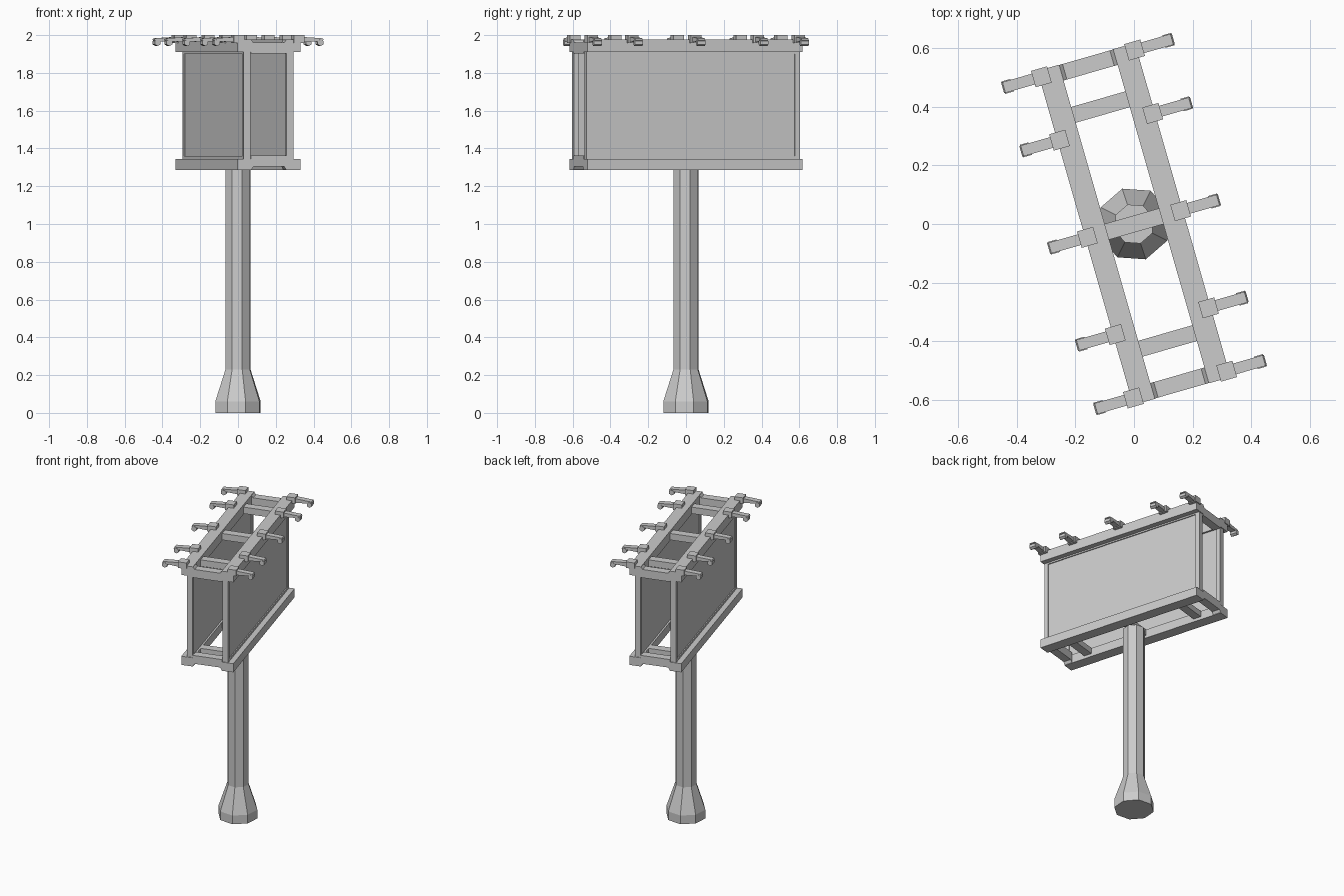
import bpy, bmesh, math
from mathutils import Matrix

if "Cube" in bpy.data.objects:
    bpy.data.objects.remove(bpy.data.objects["Cube"])

TURN = Matrix.Rotation(math.radians(16), 4, 'Z')  # whole sign is turned about z


def finish(name, bm, turn=True):
    if turn:
        bm.transform(TURN)
    bmesh.ops.recalc_face_normals(bm, faces=bm.faces)
    me = bpy.data.meshes.new(name)
    bm.to_mesh(me)
    bm.free()
    ob = bpy.data.objects.new(name, me)
    bpy.context.collection.objects.link(ob)
    return ob


def add_box(bm, x, y, z):
    """Axis aligned box from (min, max) pairs."""
    size = [r[1] - r[0] for r in (x, y, z)]
    mid = [(r[0] + r[1]) / 2 for r in (x, y, z)]
    bmesh.ops.create_cube(bm, size=1, matrix=Matrix.Translation(mid) @ Matrix.Diagonal((*size, 1)))


def box(name, x, y, z):
    bm = bmesh.new()
    add_box(bm, x, y, z)
    return finish(name, bm)


def side(s, a, b):
    return tuple(sorted((s * a, s * b)))


def prism(bm, profile, y0, y1):
    """Extrude an x-z outline from y0 to y1."""
    f = bm.faces.new([bm.verts.new((x, y0, z)) for x, z in profile])
    ext = bmesh.ops.extrude_face_region(bm, geom=[f])
    for v in ext['geom']:
        if isinstance(v, bmesh.types.BMVert):
            v.co.y = y1


# Octagonal pole with flared foot
bm = bmesh.new()
rings = []
for r, z in [(0.127, 0), (0.127, 0.06), (0.07, 0.23), (0.07, 1.305)]:
    rings.append([bm.verts.new((r * math.cos(a), r * math.sin(a), z))
                  for a in (math.radians(18.5 + 45 * i) for i in range(8))])
for lo, hi in zip(rings, rings[1:]):
    for i in range(8):
        j = (i + 1) % 8
        bm.faces.new((lo[i], lo[j], hi[j], hi[i]))
bm.faces.new(rings[0])
bm.faces.new(rings[-1])
finish("pole", bm, turn=False)

# Long rails, top and bottom, and the cross beams between them
for level, rail_z, beam_z, end_z in [("bottom", (1.285, 1.345), (1.305, 1.345), (1.305, 1.362)),
                                     ("top", (1.91, 1.977), (1.915, 1.96), (1.902, 1.96))]:
    for s in (-1, 1):
        box(level + "_rail", side(s, 0.096, 0.173), (-0.593, 0.593), rail_z)
        # End beam with angled gussets into the rails
        lo, hi = end_z
        edge = rail_z[0] if level == "bottom" else rail_z[1]
        inner = lo if level == "bottom" else hi
        other = hi if level == "bottom" else lo
        bm = bmesh.new()
        prism(bm, [(-0.098, edge), (-0.084, inner), (0.084, inner), (0.098, edge),
                   (0.098, other), (-0.098, other)], s * 0.537, s * 0.592)
        finish(level + "_end_beam", bm)
    for y in (-0.415, 0, 0.415):
        box(level + "_cross_beam", (-0.1, 0.1), (y - 0.028, y + 0.028), beam_z)

# Display panels with raised borders
for s in (-1, 1):
    box("display_panel", side(s, 0.108, 0.13), (-0.565, 0.565), (1.34, 1.915))
    for e in (-1, 1):
        box("corner_post", side(s, 0.099, 0.137), side(e, 0.561, 0.588), (1.34, 1.915))
    for z in ((1.343, 1.36), (1.9, 1.913)):
        box("panel_border", side(s, 0.11, 0.137), (-0.563, 0.563), z)

# Lamps along both sides: clamp block, tapered arm and hexagonal head
for s in (-1, 1):
    for y in (-0.57, -0.345, 0, 0.345, 0.57):
        bm = bmesh.new()
        add_box(bm, side(s, 0.137, 0.194), (y - 0.029, y + 0.029), (1.958, 2.0))
        arm = [(0.19, 1.962), (0.19, 1.99), (0.298, 1.983), (0.303, 1.974), (0.285, 1.968)]
        prism(bm, [(s * x, z) for x, z in arm], y - 0.019, y + 0.019)
        bmesh.ops.create_cone(bm, cap_ends=True, segments=6, radius1=0.018, radius2=0.018, depth=0.044,
                              matrix=Matrix.Translation((s * 0.285, y, 1.96))
                              @ Matrix.Rotation(math.pi / 2, 4, 'X'))
        finish("lamp", bm)
